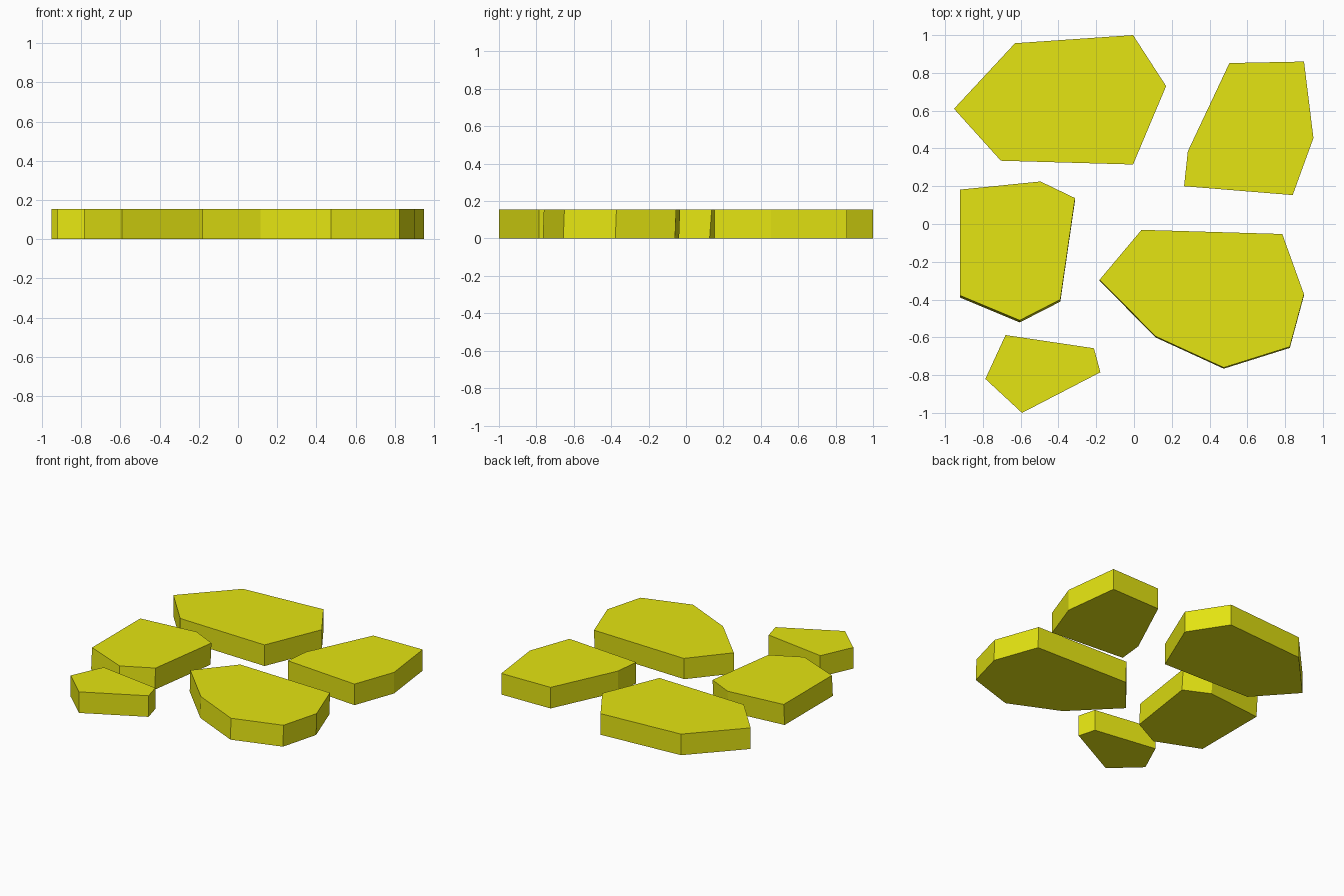
import bpy, bmesh

if "Cube" in bpy.data.objects:
    bpy.data.objects.remove(bpy.data.objects["Cube"])

HEIGHT = 0.155

moss_yellow = bpy.data.materials.new("stone_yellow")
moss_yellow.diffuse_color = (0.78, 0.78, 0.006, 1)
moss_yellow.use_nodes = True
moss_yellow.node_tree.nodes["Principled BSDF"].inputs["Base Color"].default_value = moss_yellow.diffuse_color


def slab(name, outline, lean=0.0):
    """Extrude a flat outline into a slab; lean shifts the underside in y."""
    bm = bmesh.new()
    base = bm.faces.new([bm.verts.new((x, y + lean, 0)) for x, y in outline])
    top = bmesh.ops.extrude_face_region(bm, geom=[base], use_keep_orig=True)
    verts = [g for g in top["geom"] if isinstance(g, bmesh.types.BMVert)]
    bmesh.ops.translate(bm, verts=verts, vec=(0, -lean, HEIGHT))
    bmesh.ops.recalc_face_normals(bm, faces=bm.faces)
    mesh = bpy.data.meshes.new(name)
    bm.to_mesh(mesh)
    bm.free()
    mesh.materials.append(moss_yellow)
    obj = bpy.data.objects.new(name, mesh)
    bpy.context.collection.objects.link(obj)


# Five stepping stones, outlines seen from above
slab("back_left_stone", [(-0.953, 0.61), (-0.63, 0.957), (-0.005, 1.0),
                         (0.17, 0.73), (-0.005, 0.315), (-0.705, 0.335)])
slab("back_right_stone", [(0.505, 0.852), (0.90, 0.86), (0.95, 0.455),
                          (0.84, 0.153), (0.265, 0.20), (0.285, 0.385)])
slab("middle_left_stone", [(-0.922, 0.182), (-0.495, 0.225), (-0.312, 0.137),
                           (-0.39, -0.40), (-0.605, -0.51), (-0.922, -0.378)], lean=-0.011)
slab("front_right_stone", [(0.04, -0.031), (0.785, -0.053), (0.90, -0.372),
                           (0.825, -0.65), (0.475, -0.76), (0.115, -0.595),
                           (-0.182, -0.295)], lean=-0.006)
slab("front_left_stone", [(-0.68, -0.588), (-0.212, -0.658), (-0.178, -0.785),
                          (-0.593, -1.0), (-0.787, -0.82)])
